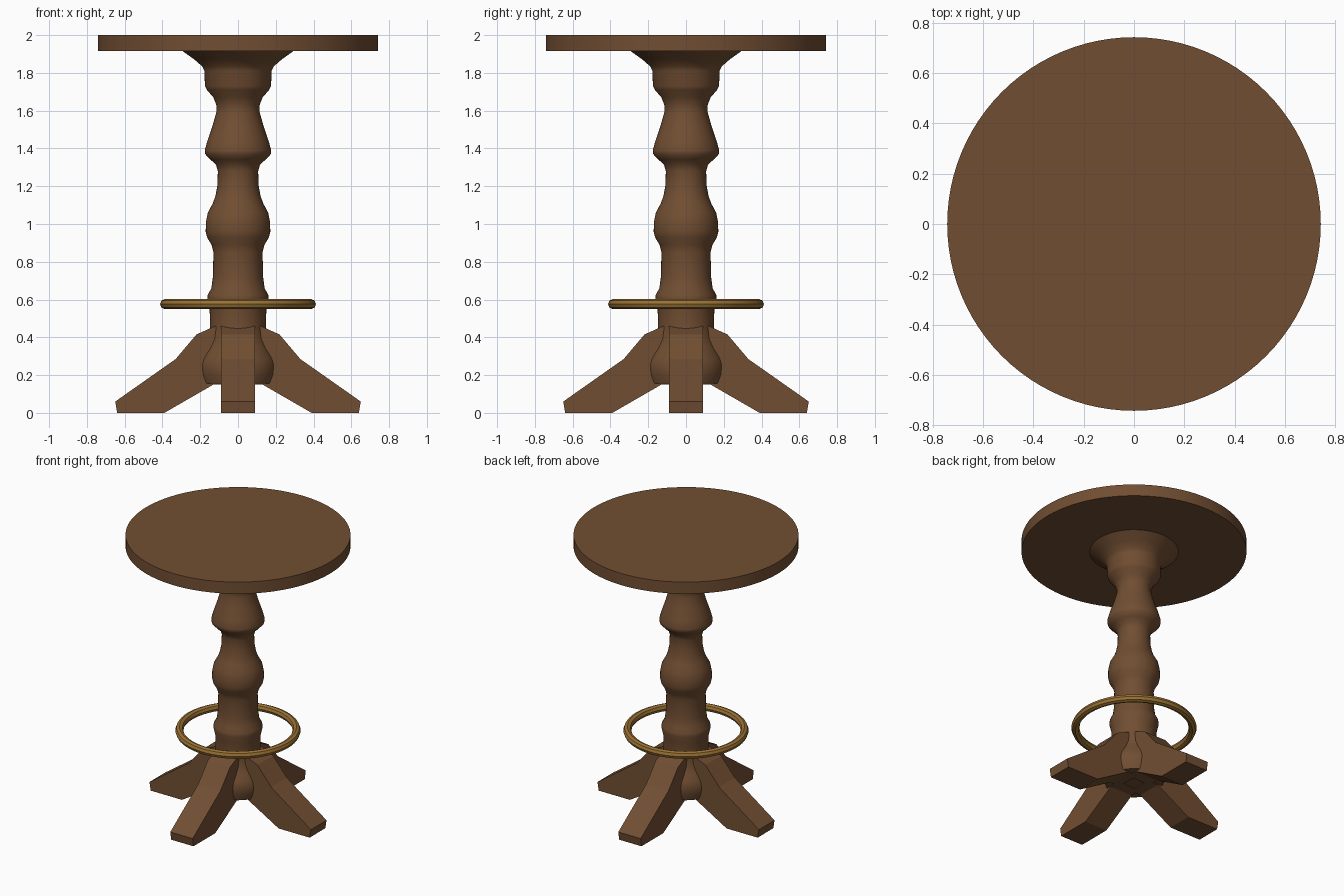
import bpy
import bmesh
import math
from mathutils import Matrix, Vector

default = bpy.data.objects.get("Cube")
if default:
    bpy.data.objects.remove(default, do_unlink=True)


def make_material(name, rgb, roughness):
    mat = bpy.data.materials.new(name)
    mat.use_nodes = True
    mat.diffuse_color = (*rgb, 1)
    shader = mat.node_tree.nodes["Principled BSDF"]
    shader.inputs["Base Color"].default_value = (*rgb, 1)
    shader.inputs["Roughness"].default_value = roughness
    return mat


wood = make_material("brown wood", (0.165, 0.076, 0.032), 0.6)
brass = make_material("aged brass", (0.33, 0.17, 0.035), 0.4)


def add_object(name, bm, mat, smooth_angle=None):
    """Turn a bmesh into a named object, optionally smooth shaded."""
    bmesh.ops.recalc_face_normals(bm, faces=bm.faces)
    mesh = bpy.data.meshes.new(name)
    bm.to_mesh(mesh)
    bm.free()
    mesh.materials.append(mat)
    obj = bpy.data.objects.new(name, mesh)
    bpy.context.collection.objects.link(obj)
    if smooth_angle:
        bpy.ops.object.select_all(action="DESELECT")
        obj.select_set(True)
        bpy.context.view_layer.objects.active = obj
        bpy.ops.object.shade_smooth_by_angle(angle=math.radians(smooth_angle))
    return obj


def lathe(name, profile, mat, steps, smooth_angle, closed=False):
    """Revolve (radius, height) points around the vertical axis."""
    bm = bmesh.new()
    verts = [bm.verts.new((r, 0, z)) for r, z in profile]
    edges = [bm.edges.new(pair) for pair in zip(verts, verts[1:])]
    if closed:
        edges.append(bm.edges.new((verts[-1], verts[0])))
    bmesh.ops.spin(bm, geom=verts + edges, cent=(0, 0, 0), axis=(0, 0, 1),
                   angle=math.tau, steps=steps, use_duplicate=False)
    bmesh.ops.remove_doubles(bm, verts=bm.verts, dist=0.0005)
    return add_object(name, bm, mat, smooth_angle)


# Round seat slab
bm = bmesh.new()
bmesh.ops.create_cone(bm, cap_ends=True, segments=96, radius1=0.742,
                      radius2=0.742, depth=0.085,
                      matrix=Matrix.Translation((0, 0, 1.9575)))
add_object("seat", bm, wood, 30)

# Turned column, from the base upward
column_profile = [
    (0, 0.155), (0.19, 0.155), (0.205, 0.2), (0.21, 0.25), (0.2, 0.29),
    (0.172, 0.34), (0.153, 0.39), (0.148, 0.44), (0.15, 0.55),
    (0.162, 0.6), (0.16, 0.625), (0.141, 0.66), (0.133, 0.72),
    (0.13, 0.85), (0.14, 0.89), (0.164, 0.93), (0.171, 0.96),
    (0.17, 1.01), (0.16, 1.06), (0.133, 1.11), (0.119, 1.15),
    (0.108, 1.21), (0.107, 1.28), (0.117, 1.315), (0.145, 1.34),
    (0.174, 1.37), (0.176, 1.39), (0.162, 1.44), (0.135, 1.52),
    (0.115, 1.59), (0.113, 1.625), (0.13, 1.67), (0.165, 1.71),
    (0.175, 1.73), (0.178, 1.81), (0.19, 1.835), (0.23, 1.87),
    (0.3, 1.92), (0, 1.92),
]
lathe("column", column_profile, wood, 64, 40)

# Foot ring with an eight-sided section
ring_profile = []
for i in range(8):
    a = math.tau * i / 8
    ring_profile.append((0.386 + 0.027 * math.cos(a), 0.576 + 0.027 * math.sin(a)))
lathe("foot_ring", ring_profile, brass, 64, 40, closed=True)

# Four splayed legs cut from one flat outline
leg_outline = [
    (0.05, 0.15), (0.13, 0.15), (0.39, 0), (0.64, 0), (0.65, 0.06),
    (0.33, 0.285), (0.22, 0.415), (0.12, 0.46), (0.05, 0.46),
]
half_width = 0.09
names = ["left_leg", "back_leg", "right_leg", "front_leg"]
for i, name in enumerate(names):
    bm = bmesh.new()
    side = bm.faces.new([bm.verts.new((x, -half_width, z)) for x, z in leg_outline])
    extruded = bmesh.ops.extrude_face_region(bm, geom=[side])
    moved = [g for g in extruded["geom"] if isinstance(g, bmesh.types.BMVert)]
    bmesh.ops.translate(bm, verts=moved, vec=Vector((0, 2 * half_width, 0)))
    bmesh.ops.rotate(bm, verts=bm.verts, cent=(0, 0, 0),
                     matrix=Matrix.Rotation(i * math.pi / 2, 3, "Z"))
    add_object(name, bm, wood)
